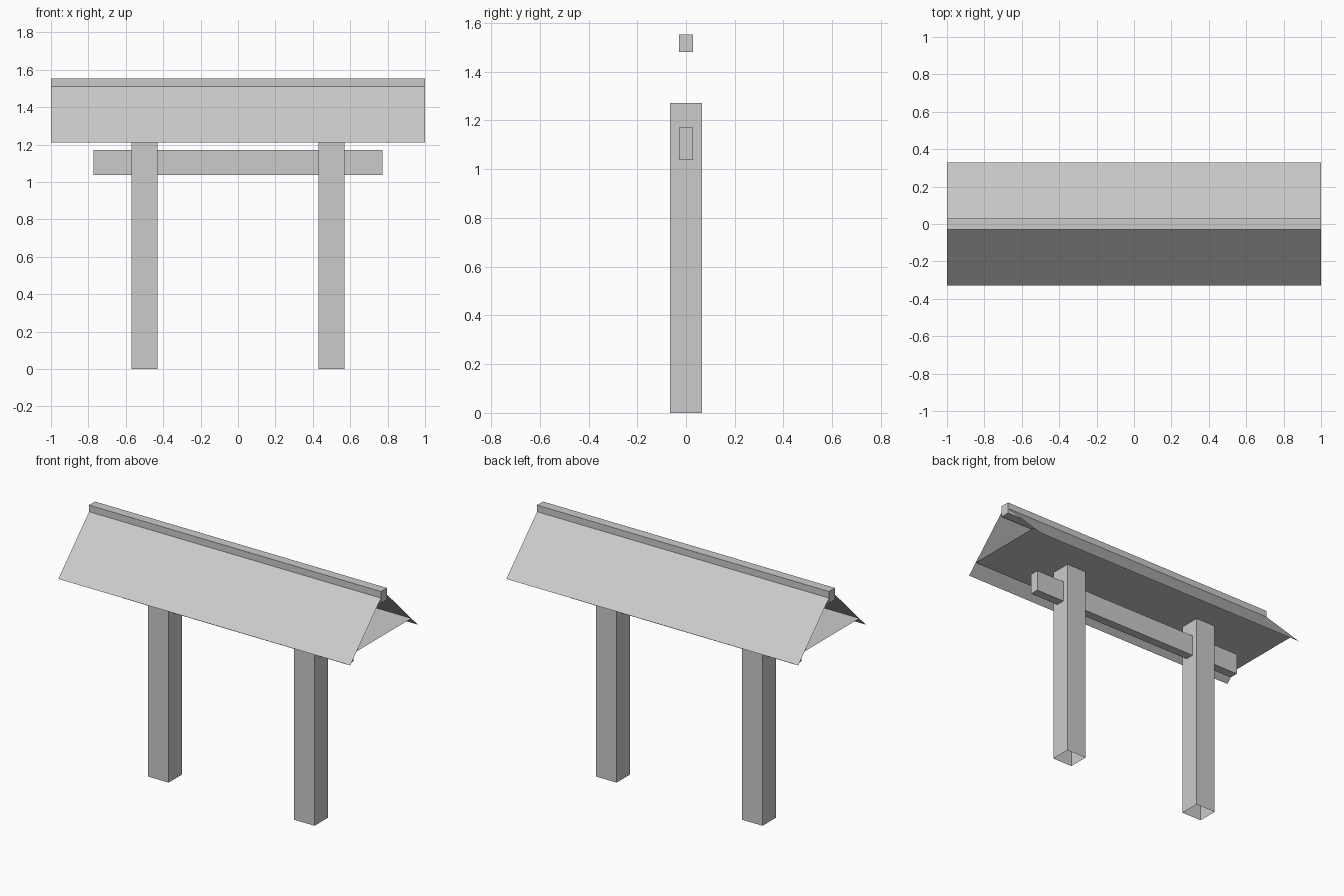
import bpy, bmesh

if "Cube" in bpy.data.objects:
    bpy.data.objects.remove(bpy.data.objects["Cube"])


def mesh_object(name, bm):
    mesh = bpy.data.meshes.new(name)
    bm.to_mesh(mesh)
    bm.free()
    obj = bpy.data.objects.new(name, mesh)
    bpy.context.collection.objects.link(obj)
    return obj


def box(name, lo, hi, open_ends=False):
    bm = bmesh.new()
    bmesh.ops.create_cube(bm, size=1)
    for v in bm.verts:
        v.co = [(a + b) / 2 + c * (b - a) for a, b, c in zip(lo, hi, v.co)]
    if open_ends:
        caps = [f for f in bm.faces if abs(f.normal.z) > 0.9]
        bmesh.ops.delete(bm, geom=caps, context='FACES_ONLY')
    return mesh_object(name, bm)


def sheet(name, profile, half_length):
    # Thin sheet: a (y, z) profile swept along x
    bm = bmesh.new()
    rows = [[bm.verts.new((x, y, z)) for x in (-half_length, half_length)]
            for y, z in profile]
    for a, b in zip(rows, rows[1:]):
        bm.faces.new((a[0], a[1], b[1], b[0]))
    return mesh_object(name, bm)


# Two square posts, open underneath, running up to the ceiling
for side, x in (("left", -0.5), ("right", 0.5)):
    box(side + "_post", (x - 0.07, -0.065, 0), (x + 0.07, 0.065, 1.272), True)

# Tie beam passing through both posts
box("cross_beam", (-0.772, -0.028, 1.037), (0.772, 0.028, 1.17))

# Pitched roof, flat ceiling inside it, and ridge beam on top
sheet("roof", [(-0.33, 1.21), (0, 1.54), (0.33, 1.21)], 1.0)
sheet("ceiling", [(-0.268, 1.272), (0.268, 1.272)], 1.0)
box("ridge_beam", (-1, -0.029, 1.48), (1, 0.029, 1.552))
